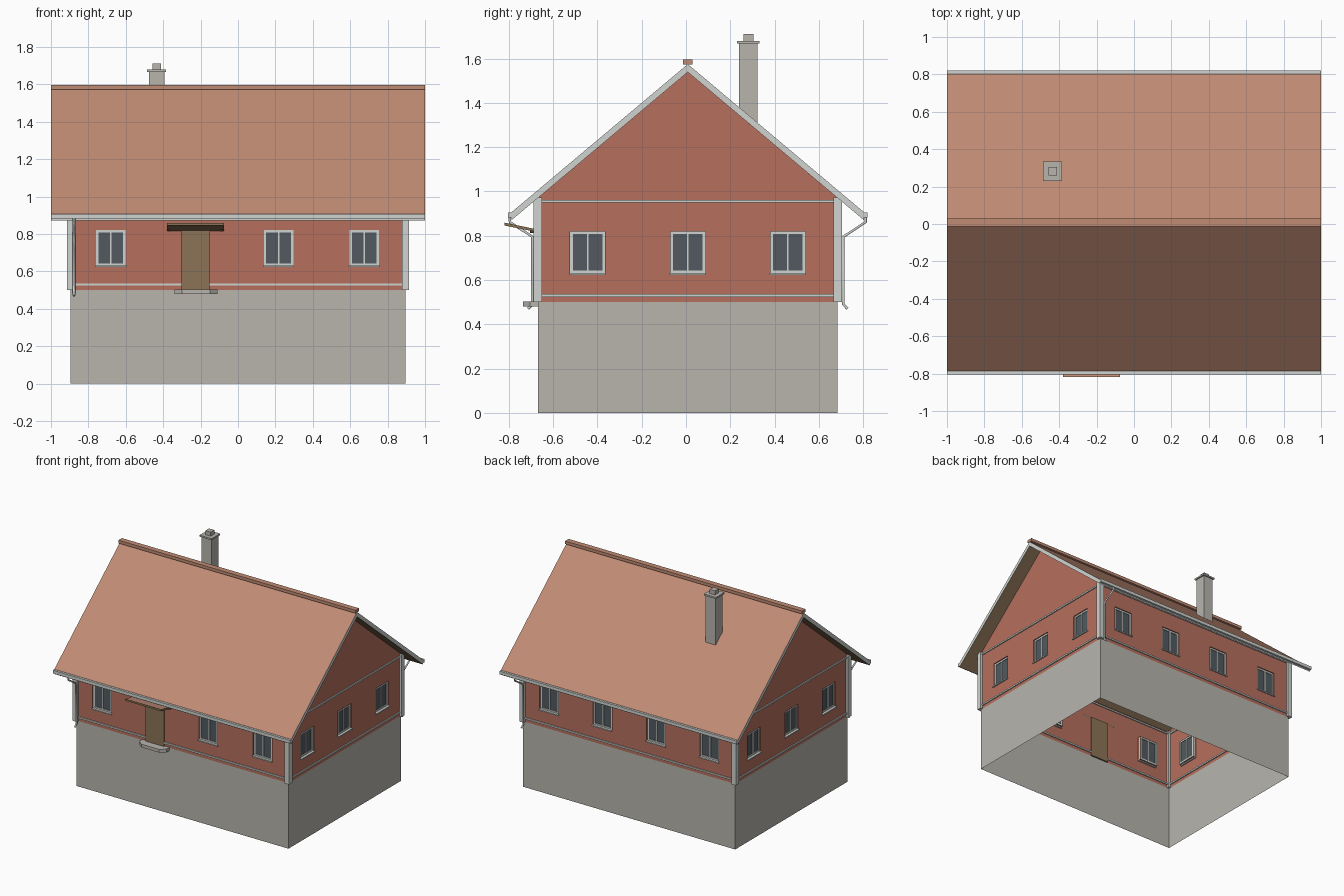
import bpy, bmesh, math
from mathutils import Matrix, Vector

if "Cube" in bpy.data.objects:
    bpy.data.objects.remove(bpy.data.objects["Cube"])

# ---- colours -------------------------------------------------------------
def material(name, hexcode):
    srgb = [int(hexcode[i:i + 2], 16) / 255 for i in (0, 2, 4)]
    lin = [c / 12.92 if c <= 0.04045 else ((c + 0.055) / 1.055) ** 2.4 for c in srgb]
    m = bpy.data.materials.new(name)
    m.diffuse_color = (*lin, 1)
    m.use_nodes = True
    m.node_tree.nodes["Principled BSDF"].inputs["Base Color"].default_value = m.diffuse_color
    return m

STONE = material("stone_grey", "B8B5AE")
WALL = material("wall_red", "B6705E")
TILE = material("roof_terracotta", "C08C74")
TRIM = material("trim_white", "D0D4D0")
GLASS = material("window_glass", "525A60")
WOOD = material("wood_brown", "8C7456")
DARK = material("dark_wood", "4A3C2E")

CY = 0.008                 # house centre in y
HX, HY = 0.895, 0.677      # half width and half depth of the walls
Z0, Z1, APEX = 0.5, 0.97, 1.539

# ---- helpers -------------------------------------------------------------
def finish(name, bm, mats, rule=None):
    me = bpy.data.meshes.new(name)
    for m in mats:
        me.materials.append(m)
    if rule:
        bm.normal_update()
        for f in bm.faces:
            f.material_index = rule(f.normal)
    bm.to_mesh(me)
    bm.free()
    ob = bpy.data.objects.new(name, me)
    bpy.context.collection.objects.link(ob)
    return ob

def add_box(bm, lo, hi, M=Matrix()):
    lo, hi = Vector(lo), Vector(hi)
    S = Matrix.Diagonal((*(hi - lo), 1))
    return bmesh.ops.create_cube(bm, size=1, matrix=M @ Matrix.Translation((lo + hi) / 2) @ S)

def boxes(name, mat, spans, M=Matrix()):
    bm = bmesh.new()
    for lo, hi in spans:
        add_box(bm, lo, hi, M)
    return finish(name, bm, [mat])

def extrude_profile(name, pts, vec, mats, rule=None, M=Matrix()):
    bm = bmesh.new()
    f = bm.faces.new([bm.verts.new(M @ Vector(p)) for p in pts])
    new = bmesh.ops.extrude_face_region(bm, geom=[f])["geom"]
    bmesh.ops.translate(bm, vec=M.to_3x3() @ Vector(vec),
                        verts=[v for v in new if isinstance(v, bmesh.types.BMVert)])
    bm.faces.ensure_lookup_table()
    if not any(len(e.link_faces) == 1 for e in bm.edges):
        pass
    else:
        bm.faces.new(list(bm.verts)[:len(pts)])
    bmesh.ops.recalc_face_normals(bm, faces=bm.faces)
    return finish(name, bm, mats, rule)

def side_frame(turns, dist):
    """Local frame of one side: x along the wall, y inwards, z up."""
    return (Matrix.Translation((0, CY, 0)) @ Matrix.Rotation(turns * math.pi / 2, 4, 'Z')
            @ Matrix.Translation((0, -dist, 0)))

WZ0, WZ1, WW = 0.63, 0.82, 0.079   # window bottom, top, half width

def wall(name, M, half, centres, gable):
    """Thin wall with window openings and short reveals."""
    bm = bmesh.new()
    def face(*pts):
        bm.faces.new([bm.verts.new(M @ Vector(p)) for p in pts])
    us = sorted([-half, half] + [c + s * WW for c in centres for s in (-1, 1)])
    zs = [Z0, WZ0, WZ1, Z1]
    for a, b in zip(us, us[1:]):
        hole = any(abs((a + b) / 2 - c) < WW for c in centres)
        for c, d in zip(zs, zs[1:]):
            if hole and c == WZ0:
                ring = [(a, c), (b, c), (b, d), (a, d)]
                for (u, z), (v, w) in zip(ring, ring[1:] + ring[:1]):
                    face((u, 0, z), (v, 0, w), (v, 0.025, w), (u, 0.025, z))
            else:
                face((a, 0, c), (b, 0, c), (b, 0, d), (a, 0, d))
    if gable:
        face((-half, 0, Z1), (half, 0, Z1), (0, 0, APEX))
    bmesh.ops.remove_doubles(bm, verts=bm.verts, dist=1e-5)
    finish(name, bm, [WALL])

def window(name, M, c):
    t = 0.013
    a, b, y0, y1 = c - WW, c + WW, 0.008, 0.024
    boxes(name + "_frame", TRIM, [
        ((a, y0, WZ0), (a + t, y1, WZ1)), ((b - t, y0, WZ0), (b, y1, WZ1)),
        ((a + t, y0, WZ0), (b - t, y1, WZ0 + t)), ((a + t, y0, WZ1 - t), (b - t, y1, WZ1)),
        ((c - 0.004, y0, WZ0 + t), (c + 0.004, y1, WZ1 - t))], M)
    boxes(name + "_glass", GLASS, [((a + t, 0.013, WZ0 + t), (b - t, 0.019, WZ1 - t))], M)
    boxes(name + "_sill", TRIM, [((a - 0.004, -0.01, WZ0 - 0.007), (b + 0.004, 0.012, WZ0 + 0.002))], M)

# ---- foundation: open shell ----------------------------------------------
bm = bmesh.new()
add_box(bm, (-HX, CY - HY, 0), (HX, CY + HY, Z0))
bm.normal_update()
bmesh.ops.delete(bm, geom=[f for f in bm.faces if abs(f.normal.z) > 0.5], context='FACES_ONLY')
finish("foundation", bm, [STONE])

# ---- four sides: wall, windows, horizontal bands -------------------------
sides = [("front", 0, HY, HX, (-0.68, 0.217, 0.675)),
         ("right", 1, HX, HY, (-0.452, 0, 0.452)),
         ("back", 2, HY, HX, (-0.677, -0.226, 0.226, 0.677)),
         ("left", 3, HX, HY, (-0.452, 0, 0.452))]
for name, turns, dist, half, centres in sides:
    M = side_frame(turns, dist)
    wall(name + "_wall", M, half, centres, gable=turns % 2)
    for i, c in enumerate(centres):
        window(f"{name}_window_{i + 1}", M, c)
    boxes(name + "_bands", TRIM, [((-half, -0.008, z), (half, 0.008, z + 0.012))
                                  for z in (0.524, 0.949)], M)

# ---- corner posts --------------------------------------------------------
r = 0.019
boxes("corner_posts", TRIM, [((sx * HX - r, CY + sy * HY - r, Z0), (sx * HX + r, CY + sy * HY + r, 0.972))
                             for sx in (-1, 1) for sy in (-1, 1)])

# ---- roof: tiles on top, wood below, white edges -------------------------
E, ZE, ZR, T = 0.795, 0.907, 1.575, 0.036
profile = [(-1, CY + y, z) for y, z in [(-E, ZE), (0, ZR), (E, ZE), (E, ZE - T), (0, ZR - T), (-E, ZE - T)]]
extrude_profile("roof", profile, (2, 0, 0), [TILE, WOOD, TRIM],
                lambda n: 0 if n.z > 0.3 else 1 if n.z < -0.3 else 2)
boxes("ridge_cap", TILE, [((-1, CY - 0.021, 1.573), (1, CY + 0.021, 1.596))])

# ---- gutters and downpipes (front and back) ------------------------------
for name, turns in (("front", 0), ("back", 2)):
    M = side_frame(turns, 0)
    boxes(name + "_gutter", TRIM, [((-1, -0.812, 0.882), (1, -0.793, 0.906))], M)
    cu = bpy.data.curves.new(name + "_downpipe", 'CURVE')
    cu.dimensions = '3D'
    cu.bevel_depth, cu.bevel_resolution, cu.use_fill_caps = 0.007, 1, True
    path = [(-0.803, 0.89), (-0.803, 0.862), (-0.702, 0.795), (-0.702, 0.49), (-0.722, 0.47)]
    sp = cu.splines.new('POLY')
    sp.points.add(len(path) - 1)
    for p, (y, z) in zip(sp.points, path):
        p.co = (*(M @ Vector((-0.877, y, z))), 1)
    cu.materials.append(TRIM)
    ob = bpy.data.objects.new(name + "_downpipe", cu)
    bpy.context.collection.objects.link(ob)
    bpy.ops.object.select_all(action='DESELECT')
    ob.select_set(True)
    bpy.context.view_layer.objects.active = ob
    bpy.ops.object.convert(target='MESH')

# ---- chimney -------------------------------------------------------------
def stack(h, z0, z1):
    return ((-0.435 - h, 0.282 - h, z0), (-0.435 + h, 0.282 + h, z1))
boxes("chimney", STONE, [stack(0.042, 1.25, 1.668), stack(0.051, 1.667, 1.679), stack(0.022, 1.678, 1.71)])

# ---- door, step, canopy and brackets -------------------------------------
F = side_frame(0, HY)
boxes("door", WOOD, [((-0.306, -0.011, Z0), (-0.15, 0.011, 0.822))], F)
step = [(-0.34, 0.0), (-0.34, -0.035), (-0.3, -0.068), (-0.15, -0.068), (-0.11, -0.035), (-0.11, 0.0)]
extrude_profile("door_step", [(x, y, 0.48) for x, y in step], (0, 0, 0.024), [STONE], M=F)
canopy = [(-0.38, 0.0, 0.816), (-0.38, 0.0, 0.828), (-0.38, -0.15, 0.859), (-0.38, -0.15, 0.846)]
extrude_profile("door_canopy", canopy, (0.305, 0, 0), [TILE, WOOD],
                lambda n: 0 if n.z > 0.3 else 1, M=F)
boxes("canopy_brackets", DARK, [((x - 0.006, -0.035, 0.812), (x + 0.006, 0.0, 0.826))
                                for x in (-0.366, -0.09)], F)
